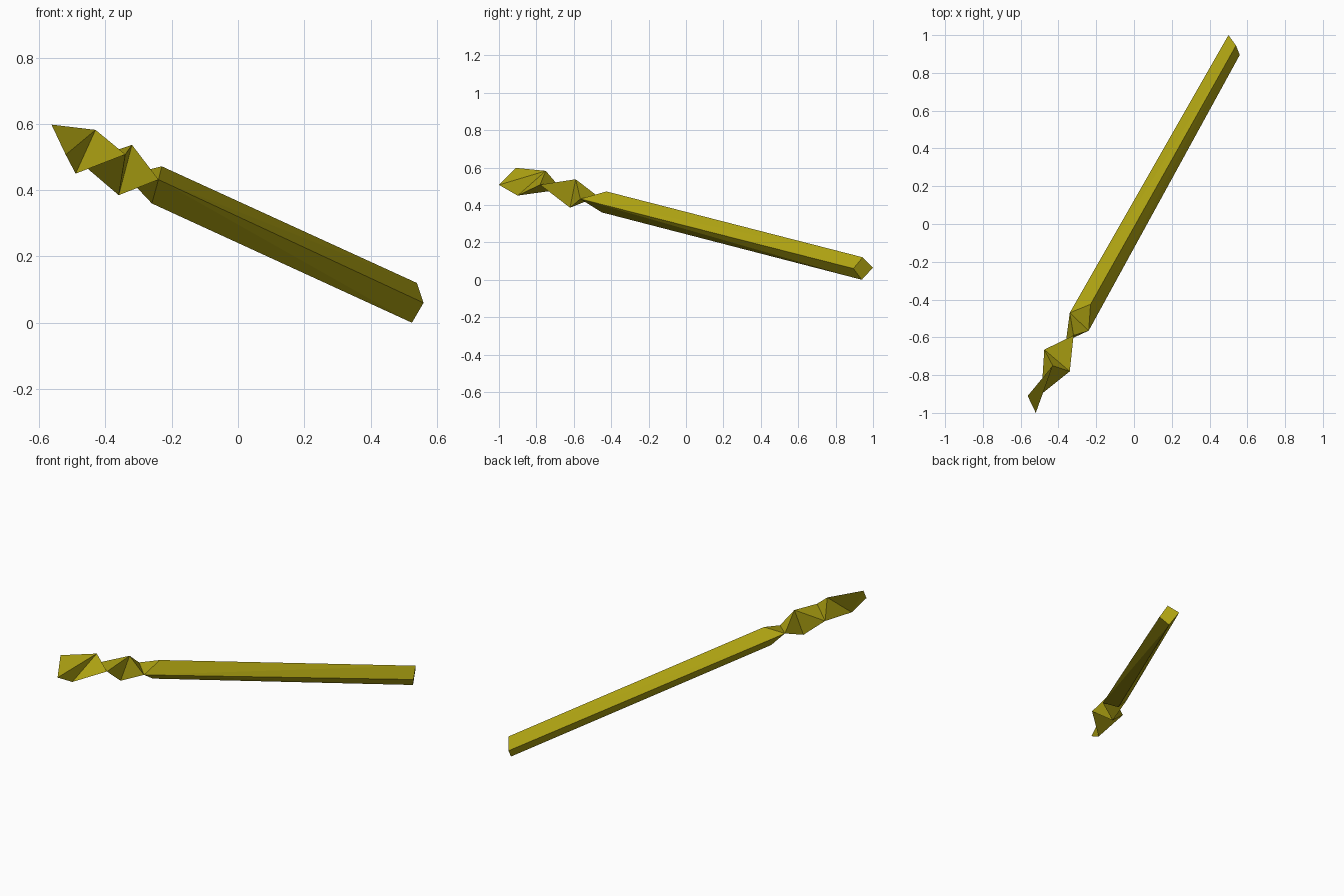
import bpy, bmesh

if "Cube" in bpy.data.objects:
    bpy.data.objects.remove(bpy.data.objects["Cube"])

olive = bpy.data.materials.new("olive wood")
olive.diffuse_color = (0.42, 0.36, 0.006, 1)
olive.use_nodes = True
olive.node_tree.nodes["Principled BSDF"].inputs["Base Color"].default_value = olive.diffuse_color


def hull(name, pts):
    """Flat-faced convex block around a few corner points."""
    bm = bmesh.new()
    for p in pts:
        bm.verts.new(p)
    bmesh.ops.convex_hull(bm, input=bm.verts[:])
    bmesh.ops.recalc_face_normals(bm, faces=bm.faces[:])
    me = bpy.data.meshes.new(name)
    bm.to_mesh(me)
    bm.free()
    me.materials.append(olive)
    ob = bpy.data.objects.new(name, me)
    bpy.context.collection.objects.link(ob)
    return ob


# Square tip of the long shaft
tip = [(0.54, 0.945, 0.12), (0.50, 1.0, 0.065), (0.525, 0.94, 0.0), (0.56, 0.895, 0.06)]

# Grip spine: alternating upright and sideways ridges, each shared by two blocks
ridges = [
    [(-0.23, -0.425, 0.472), (-0.26, -0.45, 0.36)],
    [(-0.34, -0.47, 0.445), (-0.24, -0.565, 0.432)],
    [(-0.32, -0.59, 0.537), (-0.36, -0.62, 0.385)],
    [(-0.475, -0.665, 0.483), (-0.34, -0.78, 0.508)],
    [(-0.43, -0.75, 0.582), (-0.49, -0.90, 0.45)],
    [(-0.563, -0.91, 0.598), (-0.52, -1.0, 0.507)],
]

# Shaft, ending in the first two ridges
hull("shaft", tip + ridges[0] + ridges[1])

# Twisted grip blocks between neighbouring ridges
for i in range(1, len(ridges) - 1):
    hull(f"grip_block_{i}", ridges[i] + ridges[i + 1])
